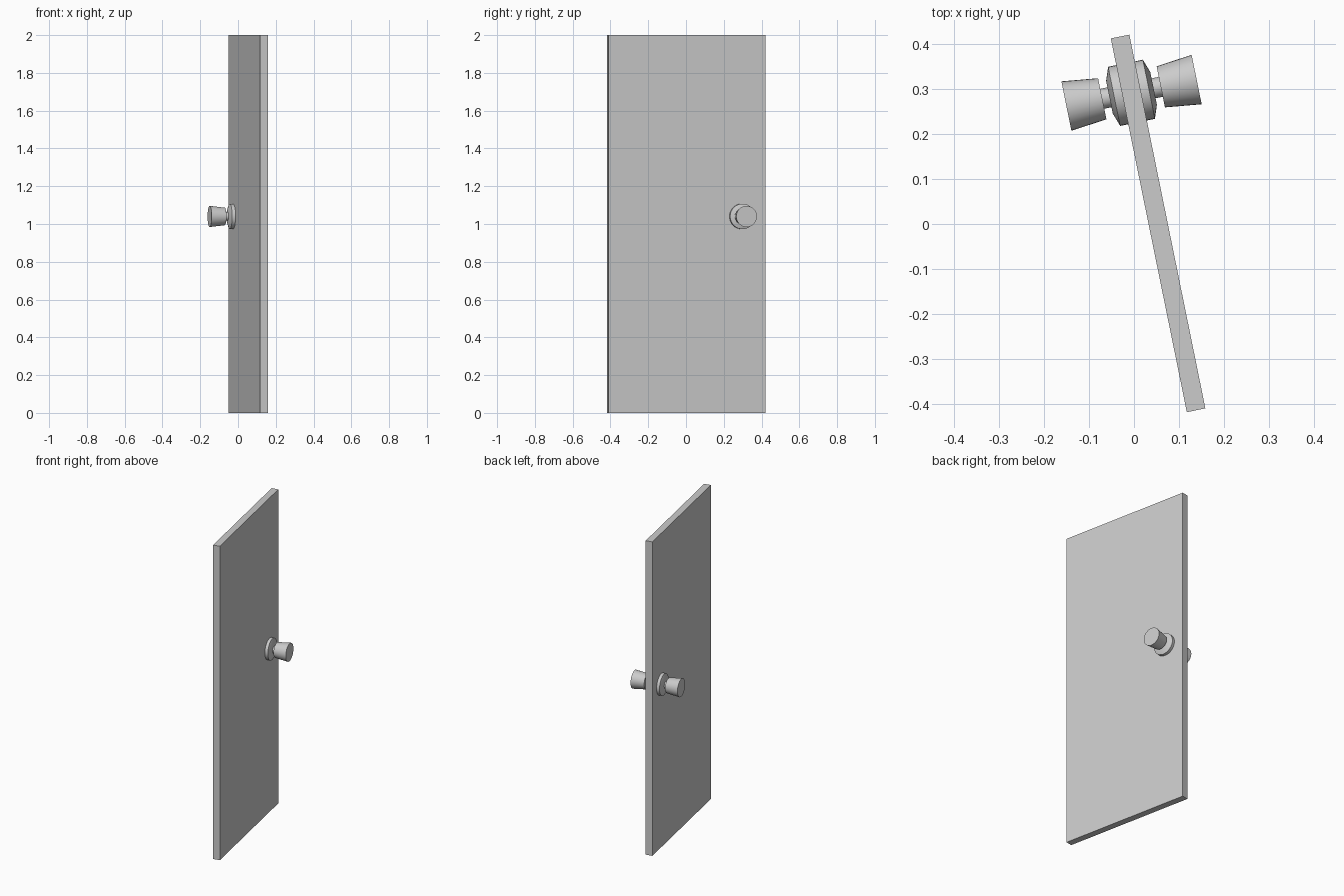
import bpy, bmesh, math
from mathutils import Matrix

if "Cube" in bpy.data.objects:
    bpy.data.objects.remove(bpy.data.objects["Cube"])

ANGLE = math.radians(11.5)
# door frame: local x = thickness, local y = width, z up
FRAME = Matrix.Translation((0.0535, 0.0013, 0)) @ Matrix.Rotation(ANGLE, 4, 'Z')
HANDLE = (0, 0.296, 1.04)


def make_object(name, bm, matrix):
    bmesh.ops.recalc_face_normals(bm, faces=bm.faces)
    mesh = bpy.data.meshes.new(name)
    bm.to_mesh(mesh)
    bm.free()
    obj = bpy.data.objects.new(name, mesh)
    bpy.context.collection.objects.link(obj)
    obj.matrix_world = matrix
    return obj


def lathe(name, profile, side, sides=32):
    """Revolve (distance, radius) points about the handle axis."""
    bm = bmesh.new()
    rings = []
    for d, r in profile:
        rings.append([bm.verts.new((d, r * math.cos(a), r * math.sin(a)))
                      for a in (2 * math.pi * i / sides for i in range(sides))])
    for a, b in zip(rings, rings[1:]):
        for i in range(sides):
            j = (i + 1) % sides
            bm.faces.new((a[i], a[j], b[j], b[i]))
    bm.faces.new(rings[0])
    bm.faces.new(rings[-1])
    turn = Matrix.Rotation(0 if side > 0 else math.pi, 4, 'Z')
    obj = make_object(name, bm, FRAME @ Matrix.Translation(HANDLE) @ turn)
    bpy.ops.object.select_all(action='DESELECT')
    obj.select_set(True)
    bpy.context.view_layer.objects.active = obj
    bpy.ops.object.shade_smooth_by_angle(angle=math.radians(30))


# door panel
bm = bmesh.new()
bmesh.ops.create_cube(bm, size=1)
bmesh.ops.scale(bm, vec=(0.042, 0.847, 2), verts=bm.verts)
bmesh.ops.translate(bm, vec=(0, 0, 1), verts=bm.verts)
make_object("door_panel", bm, FRAME)

# matching handle on each face: back plate, neck and flared knob
for label, side in (("inner", 1), ("outer", -1)):
    lathe(label + "_back_plate", [(0.02, 0.067), (0.0394, 0.067), (0.05, 0.037)], side)
    lathe(label + "_neck", [(0.045, 0.0225), (0.068, 0.0225)], side)
    lathe(label + "_knob", [(0.0663, 0.0465), (0.1476, 0.056)], side)
